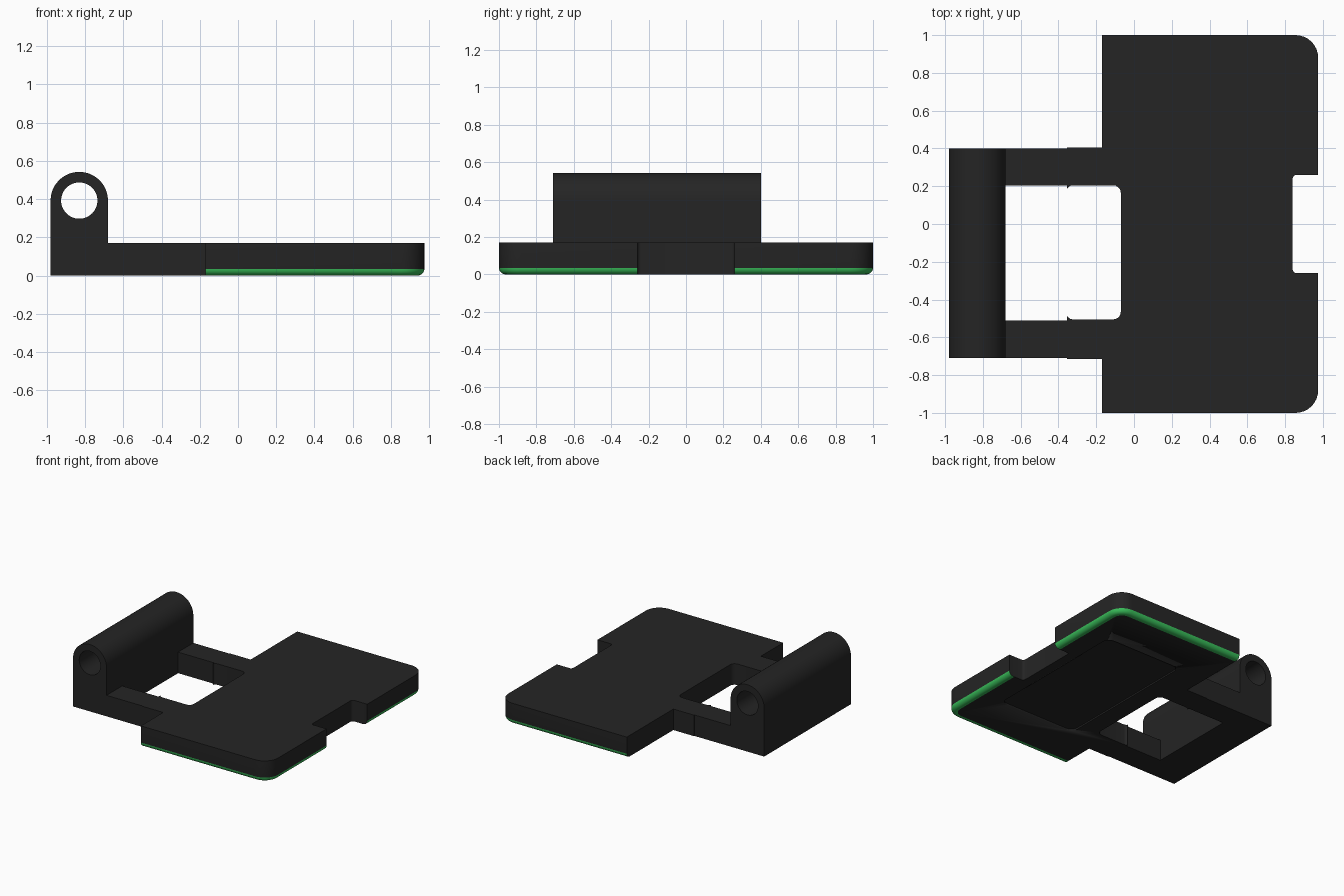
import bpy, bmesh, math

if "Cube" in bpy.data.objects:
    bpy.data.objects.remove(bpy.data.objects["Cube"])


def material(name, rgb):
    m = bpy.data.materials.new(name)
    m.diffuse_color = (*rgb, 1.0)
    m.use_nodes = True
    m.node_tree.nodes["Principled BSDF"].inputs["Base Color"].default_value = m.diffuse_color
    return m


BLACK = material("black plastic", (0.018, 0.018, 0.018))
GREEN = material("green edge", (0.04, 0.5, 0.1))


def arc(cx, cy, r, a0, a1, n=8):
    """Points on an arc, angles in degrees."""
    out = []
    for i in range(n + 1):
        a = math.radians(a0 + (a1 - a0) * i / n)
        out.append((cx + r * math.cos(a), cy + r * math.sin(a)))
    return out


def finish(bm, name, smooth=True):
    bmesh.ops.recalc_face_normals(bm, faces=bm.faces)
    me = bpy.data.meshes.new(name)
    bm.to_mesh(me)
    bm.free()
    me.materials.append(BLACK)
    me.materials.append(GREEN)
    ob = bpy.data.objects.new(name, me)
    bpy.context.collection.objects.link(ob)
    bpy.ops.object.select_all(action='DESELECT')
    ob.select_set(True)
    bpy.context.view_layer.objects.active = ob
    if smooth:
        bpy.ops.object.shade_smooth_by_angle(angle=math.radians(35))
    return ob


def loft(levels, name, green_edges=(), green_below=-1.0):
    """Join matching outlines, each a list of 3D points, and cap the ends."""
    bm = bmesh.new()
    loops = [[bm.verts.new(p) for p in lv] for lv in levels]
    n = len(loops[0])
    for k, (lo, hi) in enumerate(zip(loops, loops[1:])):
        for i in range(n):
            j = (i + 1) % n
            f = bm.faces.new((lo[i], lo[j], hi[j], hi[i]))
            if i in green_edges and levels[k + 1][0][2] <= green_below:
                f.material_index = 1
    bm.faces.new(loops[0][::-1])
    bm.faces.new(loops[-1])
    return finish(bm, name)


# Plate outline with two arms and a U-shaped opening; d insets the outer rim
X0, X1, CORNER, NOTCH = -0.17, 0.975, 0.12, 0.26


def outline(d):
    rim, c = X1 - d, CORNER
    pts = [(p, True) for p in [(X0, -1 + d)]
           + arc(X1 - c, -1 + c, c - d, -90, 0) + [(rim, -NOTCH)]]
    inner = arc(0.86, -NOTCH + 0.02, 0.02, 270, 180, 4)
    inner += arc(0.86, NOTCH - 0.02, 0.02, 180, 90, 4)
    pts += [(p, False) for p in inner]
    pts += [(p, True) for p in [(rim, NOTCH)]
            + arc(X1 - c, 1 - c, c - d, 0, 90) + [(X0, 1 - d)]]
    body = [(X0, 0.405), (-0.355, 0.405), (-0.355, 0.4), (-0.70, 0.4),
            (-0.70, 0.205), (-0.355, 0.205), (-0.355, 0.185)]
    body += arc(-0.325, 0.175, 0.03, 150, 90, 3)
    body += arc(-0.11, 0.165, 0.04, 90, 0, 5)
    body += arc(-0.11, -0.465, 0.04, 0, -90, 5)
    body += arc(-0.325, -0.475, 0.03, -90, -150, 3)
    body += [(-0.355, -0.49), (-0.355, -0.51), (-0.70, -0.51),
             (-0.70, -0.71), (-0.355, -0.71), (-0.355, -0.715), (X0, -0.715)]
    return pts + [(p, False) for p in body]


flags = [f for _, f in outline(0)]
rim_edges = {i for i in range(len(flags) - 1) if flags[i] and flags[i + 1]}
R = 0.035
steps = [(0.048, 0.0)]
for k in range(6):
    a = math.radians(90 * k / 5)
    steps.append((R * (1 - math.sin(a)), R * (1 - math.cos(a))))
steps.append((0.0, 0.17))
plate = loft([[(x, y, z) for (x, y), _ in outline(d)] for d, z in steps],
             "plate_with_arms", rim_edges, R + 0.001)

# Shallow rounded recess on the underside
corners = (arc(0.70, 0.55, 0.06, 0, 90) + arc(0.14, 0.55, 0.06, 90, 180)
           + arc(0.14, -0.55, 0.06, 180, 270) + arc(0.70, -0.55, 0.06, 270, 360))
cutter = loft([[(x, y, z) for x, y in corners] for z in (-0.05, 0.012)],
              "recess_cutter")
cutter.hide_render = True
mod = plate.modifiers.new("recess", 'BOOLEAN')
mod.operation, mod.solver, mod.object = 'DIFFERENCE', 'EXACT', cutter
bpy.context.view_layer.objects.active = plate
bpy.ops.object.modifier_apply(modifier=mod.name)
bpy.data.objects.remove(cutter)

# Hinge barrel: arched block with a through bore, as ring strips
CX, CZ, RO, RI, Y0, Y1, N = -0.83, 0.392, 0.15, 0.095, -0.71, 0.40, 48
bore = arc(CX, CZ, RI, 0, 360, N)[:-1]
shell = []
for i in range(N):
    a = 2 * math.pi * i / N
    c, s = math.cos(a), math.sin(a)
    if s >= -1e-6:
        shell.append((CX + RO * c, CZ + RO * s))
    else:  # lower half runs down the straight sides and along the base
        t = min(RO / max(abs(c), 1e-6), CZ / -s)
        shell.append((CX + t * c, CZ + t * s))
# Snap the nearest lower points to the square base corners
for cx in (CX - RO, CX + RO):
    i = min(range(N), key=lambda k: (shell[k][0] - cx) ** 2 + shell[k][1] ** 2)
    shell[i] = (cx, 0.0)
bm = bmesh.new()
ring = [[bm.verts.new((x, y, z)) for x, z in prof]
        for prof, y in ((bore, Y0), (shell, Y0), (shell, Y1), (bore, Y1))]
for k in range(4):
    p, q = ring[k], ring[(k + 1) % 4]
    for i in range(N):
        j = (i + 1) % N
        bm.faces.new((p[i], p[j], q[j], q[i]))
finish(bm, "hinge_barrel")
